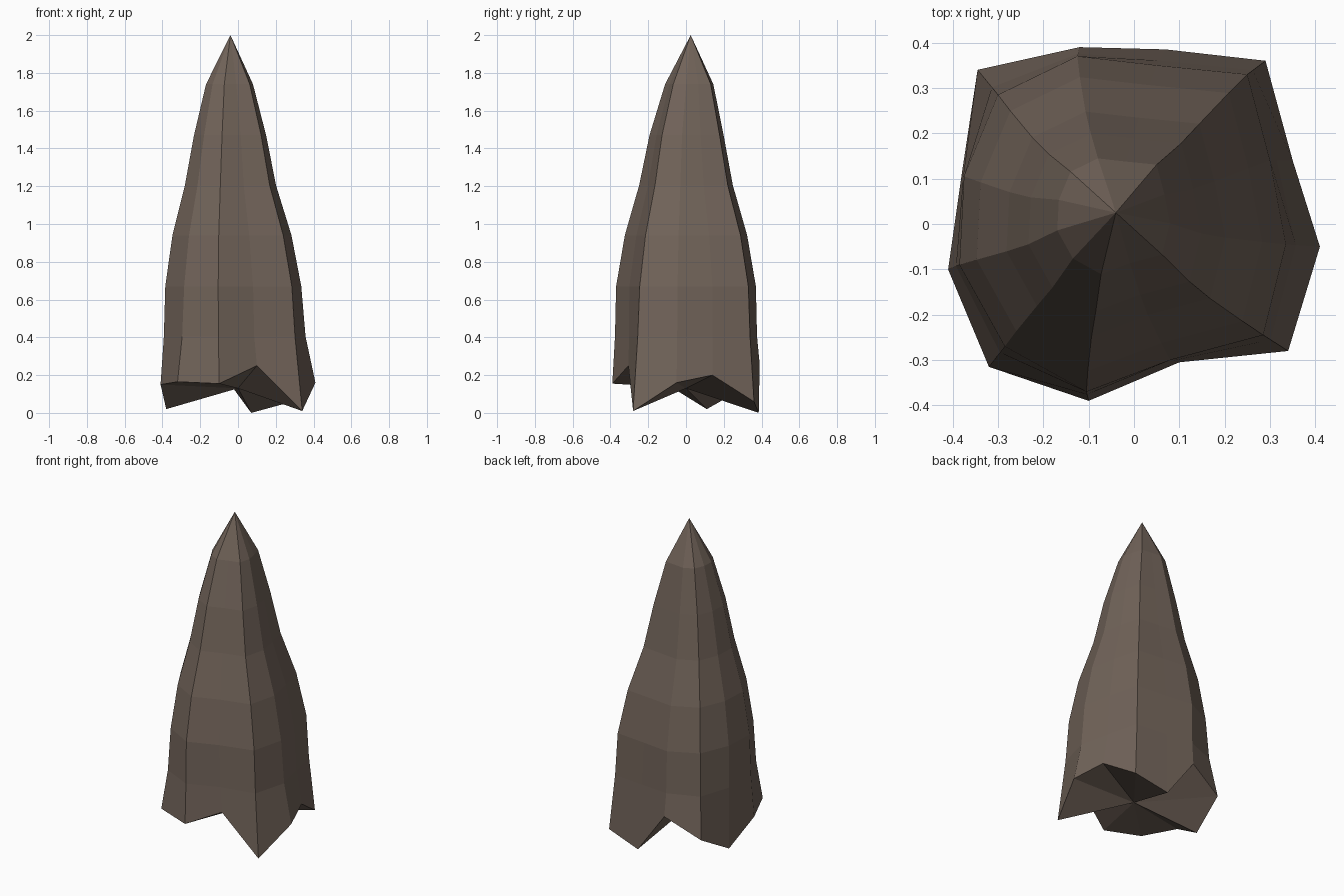
import bpy, bmesh

if "Cube" in bpy.data.objects:
    bpy.data.objects.remove(bpy.data.objects["Cube"])

# Base rim: jagged twelve-sided outline (x, y, z)
RIM = [(.41, -.05, .16), (.35, .14, .20), (.29, .36, .06), (.07, .385, .0),
       (-.12, .39, .26), (-.345, .34, .15), (-.38, .11, .02), (-.41, -.10, .15),
       (-.32, -.315, .165), (-.10, -.39, .155), (.10, -.305, .25), (.34, -.28, .01)]
# Cross-section at the widest full ring
SECTION = [(.335, -.045), (.30, .14), (.25, .33), (.05, .35), (-.125, .37), (-.30, .285),
           (-.375, .105), (-.385, -.09), (-.285, -.27), (-.105, -.37), (.08, -.30), (.285, -.245)]
# Rings above: height, scale, centre x, centre y
RINGS = [(.67, 1, -.025, 0), (.94, .875, -.032, 0), (1.205, .67, -.04, 0),
         (1.47, .53, -.042, .003), (1.74, .345, -.045, .017)]

bm = bmesh.new()
loops = [[bm.verts.new(p) for p in RIM]]
loops.append([bm.verts.new((s[0] * .7 + r[0] * .3, s[1] * .7 + r[1] * .3, .405))
              for s, r in zip(SECTION, RIM)])
for z, k, cx, cy in RINGS:
    loops.append([bm.verts.new((cx + (x + .025) * k, cy + y * k, z)) for x, y in SECTION])

# Walls, pointed tip and hollow underside
n = len(RIM)
tip = bm.verts.new((-.04, .025, 2))
under = bm.verts.new((0, 0, .13))
for i in range(n):
    j = (i + 1) % n
    for a, b in zip(loops, loops[1:]):
        bm.faces.new((a[i], a[j], b[j], b[i]))
    bm.faces.new((loops[-1][i], loops[-1][j], tip))
    bm.faces.new((loops[0][j], loops[0][i], under))
bmesh.ops.recalc_face_normals(bm, faces=bm.faces)

mesh = bpy.data.meshes.new("rock_spike")
bm.to_mesh(mesh)
bm.free()
mat = bpy.data.materials.new("brown stone")
mat.diffuse_color = (.165, .125, .10, 1)
mat.use_nodes = True
mat.node_tree.nodes["Principled BSDF"].inputs["Base Color"].default_value = mat.diffuse_color
mesh.materials.append(mat)
bpy.context.collection.objects.link(bpy.data.objects.new("rock_spike", mesh))
